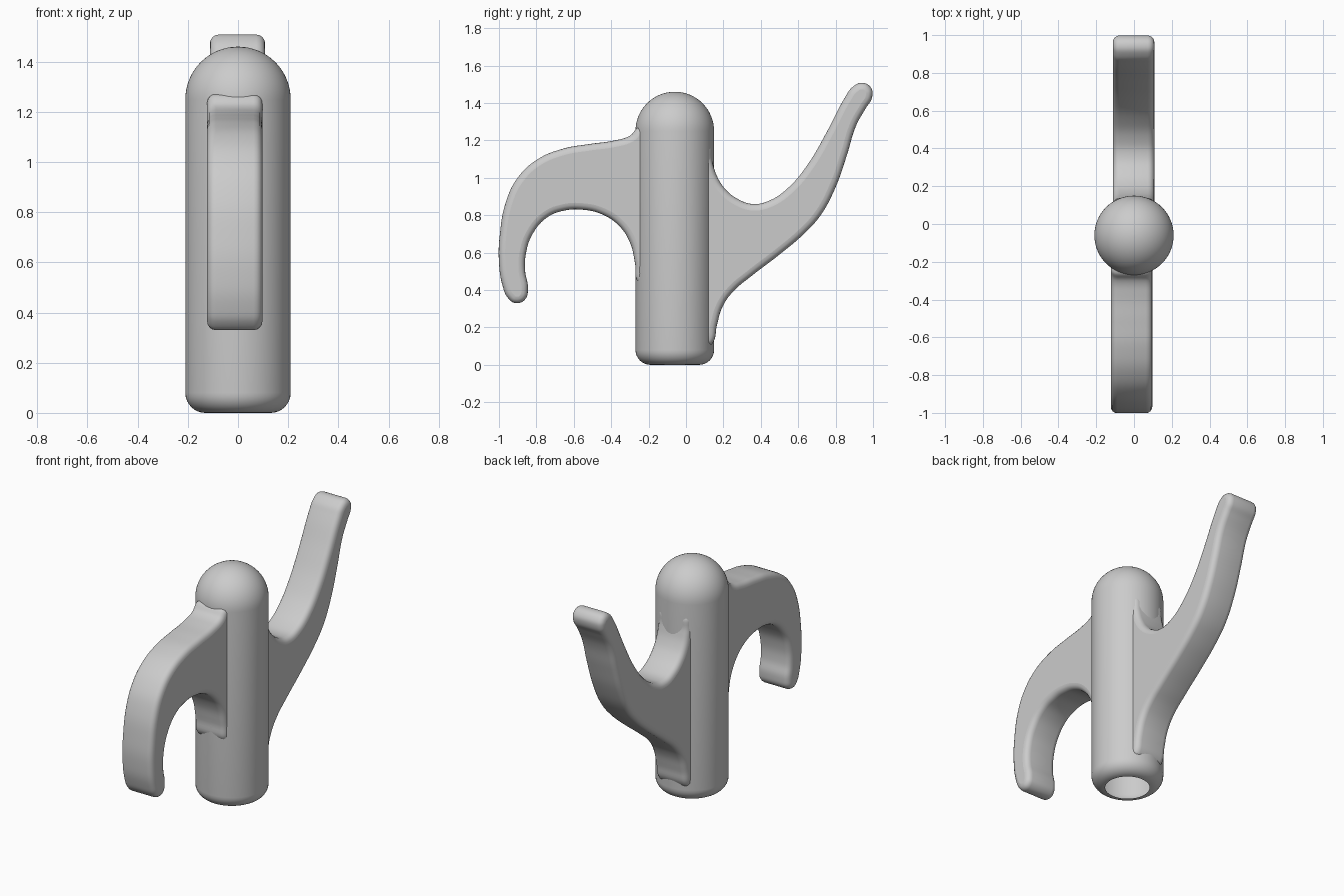
import bpy, math

cube = bpy.data.objects.get("Cube")
if cube:
    bpy.data.objects.remove(cube, do_unlink=True)

grey = bpy.data.materials.new("plain_grey")
grey.use_nodes = True
COLOUR = (0.6, 0.6, 0.6, 1)
grey.diffuse_color = COLOUR
grey.node_tree.nodes["Principled BSDF"].inputs["Base Color"].default_value = COLOUR

RADIUS, BODY_Y, HALF_WIDTH, ROUNDING = 0.21, -0.06, 0.11, 0.035


def finish(obj, angle):
    bpy.ops.object.select_all(action="DESELECT")
    obj.select_set(True)
    bpy.context.view_layer.objects.active = obj
    bpy.ops.object.convert(target="MESH")
    obj = bpy.context.object
    obj.data.materials.clear()
    obj.data.materials.append(grey)
    bpy.ops.object.shade_smooth_by_angle(angle=math.radians(angle))


def arc(cy, cz, r, start, end, steps):
    angles = [math.radians(start + (end - start) * i / steps) for i in range(steps + 1)]
    return [(cy + r * math.cos(a), cz + r * math.sin(a)) for a in angles]


# Hollow post: rounded open foot, straight wall and domed top, spun around z
def make_post(segments=64):
    profile = arc(RADIUS - 0.08, 0.08, 0.08, -90, 0, 8) + arc(0, 1.25, RADIUS, 0, 89.9, 16)
    verts, faces = [], []
    for r, z in profile:
        for i in range(segments):
            a = math.tau * i / segments
            verts.append((r * math.cos(a), r * math.sin(a), z))
    for row in range(len(profile) - 1):
        for i in range(segments):
            a, b = row * segments + i, row * segments + (i + 1) % segments
            faces.append((a, b, b + segments, a + segments))
    top = (len(profile) - 1) * segments
    faces.append(tuple(range(top, top + segments)))
    mesh = bpy.data.meshes.new("post")
    mesh.from_pydata(verts, [], faces)
    post = bpy.data.objects.new("post", mesh)
    post.location.y = BODY_Y
    bpy.context.collection.objects.link(post)
    finish(post, 50)


# Hook: filled side outline given as (y, z), thickened along x with rounded rims
def make_hook(name, outline, x):
    curve = bpy.data.curves.new(name, "CURVE")
    curve.dimensions = "2D"
    curve.fill_mode = "BOTH"
    curve.resolution_u = 6
    curve.extrude = HALF_WIDTH - ROUNDING
    curve.bevel_depth = ROUNDING
    curve.bevel_resolution = 3
    curve.offset = -ROUNDING
    spline = curve.splines.new("BEZIER")
    spline.bezier_points.add(len(outline) - 1)
    for point, (y, z) in zip(spline.bezier_points, outline):
        point.co = (y, z, 0)
        point.handle_left_type = point.handle_right_type = "AUTO"
    spline.use_cyclic_u = True
    hook = bpy.data.objects.new(name, curve)
    hook.rotation_euler = (math.pi / 2, 0, math.pi / 2)
    hook.location.x = x
    bpy.context.collection.objects.link(hook)
    finish(hook, 40)


make_post()

make_hook("front_hook", [
    (-0.19, 1.25), (-0.25, 1.27), (-0.30, 1.225), (-0.38, 1.20), (-0.52, 1.18),
    (-0.66, 1.155), (-0.80, 1.095), (-0.90, 1.0), (-0.96, 0.88), (-0.995, 0.70),
    (-1.0, 0.55), (-0.98, 0.42), (-0.95, 0.355), (-0.91, 0.33), (-0.86, 0.35),
    (-0.845, 0.41), (-0.86, 0.50), (-0.855, 0.60), (-0.82, 0.70), (-0.74, 0.79),
    (-0.65, 0.825), (-0.56, 0.83), (-0.45, 0.805), (-0.36, 0.745), (-0.30, 0.655),
    (-0.272, 0.54), (-0.255, 0.44), (-0.19, 0.42)], -0.013)

make_hook("back_hook", [
    (0.06, 1.18), (0.12, 1.18), (0.14, 1.09), (0.165, 1.01), (0.21, 0.94), (0.28, 0.885),
    (0.36, 0.86), (0.45, 0.88), (0.55, 0.95), (0.65, 1.07), (0.75, 1.24), (0.85, 1.43),
    (0.89, 1.485), (0.945, 1.508), (0.99, 1.48), (0.995, 1.43), (0.96, 1.37),
    (0.91, 1.28), (0.86, 1.12), (0.80, 0.95), (0.72, 0.80), (0.63, 0.70), (0.50, 0.59),
    (0.35, 0.475), (0.25, 0.39), (0.195, 0.31), (0.165, 0.21), (0.145, 0.12),
    (0.12, 0.10), (0.06, 0.10)], -0.002)
